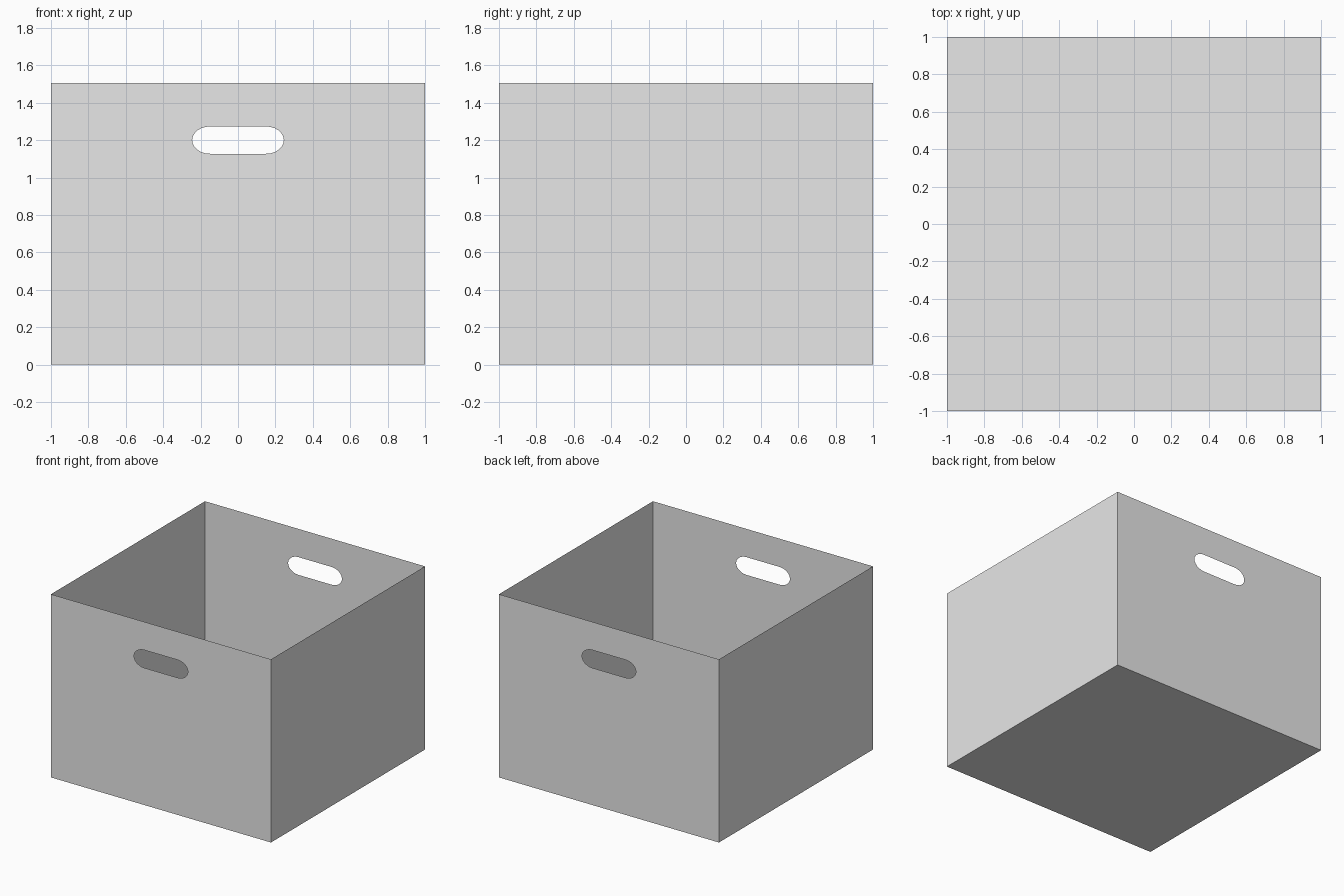
import bpy
import bmesh
from math import cos, sin, pi
from mathutils import Vector

cube = bpy.data.objects.get("Cube")
if cube:
    bpy.data.objects.remove(cube, do_unlink=True)

HALF = 1.0
HEIGHT = 1.505

grey = bpy.data.materials.new("light grey")
grey.use_nodes = True
grey.diffuse_color = (0.8, 0.8, 0.8, 1)
grey.node_tree.nodes["Principled BSDF"].inputs["Base Color"].default_value = (0.8, 0.8, 0.8, 1)


def sheet(name, loops, normal):
    """Thin flat panel filled between an outline and optional hole loops."""
    bm = bmesh.new()
    for loop in loops:
        verts = [bm.verts.new(p) for p in loop]
        for a, b in zip(verts, verts[1:] + verts[:1]):
            bm.edges.new((a, b))
    bmesh.ops.triangle_fill(bm, use_beauty=True, edges=bm.edges[:], normal=normal)
    for face in bm.faces:
        face.normal_update()
        if face.normal.dot(Vector(normal)) < 0:
            face.normal_flip()
    mesh = bpy.data.meshes.new(name)
    bm.to_mesh(mesh)
    bm.free()
    mesh.materials.append(grey)
    obj = bpy.data.objects.new(name, mesh)
    bpy.context.collection.objects.link(obj)


def handle_slot(y, steps=12):
    """Rounded hand hole: straight middle with slightly oval ends."""
    points = []
    for side, start in ((1, -pi / 2), (-1, pi / 2)):
        for i in range(steps + 1):
            a = start + pi * i / steps
            points.append((side * 0.15 + 0.095 * cos(a), y, 1.2 + 0.073 * sin(a)))
    return points


# Floor of the box
sheet("floor", [[(-HALF, -HALF, 0), (HALF, -HALF, 0), (HALF, HALF, 0), (-HALF, HALF, 0)]], (0, 0, -1))

# Front and back walls with hand holes
for name, s in (("front_wall", -1), ("back_wall", 1)):
    y = s * HALF
    outline = [(-HALF, y, 0), (HALF, y, 0), (HALF, y, HEIGHT), (-HALF, y, HEIGHT)]
    sheet(name, [outline, handle_slot(y)], (0, s, 0))

# Plain side walls
for name, s in (("right_wall", -1), ("left_wall", 1)):
    x = s * HALF
    sheet(name, [[(x, -HALF, 0), (x, HALF, 0), (x, HALF, HEIGHT), (x, -HALF, HEIGHT)]], (s, 0, 0))
